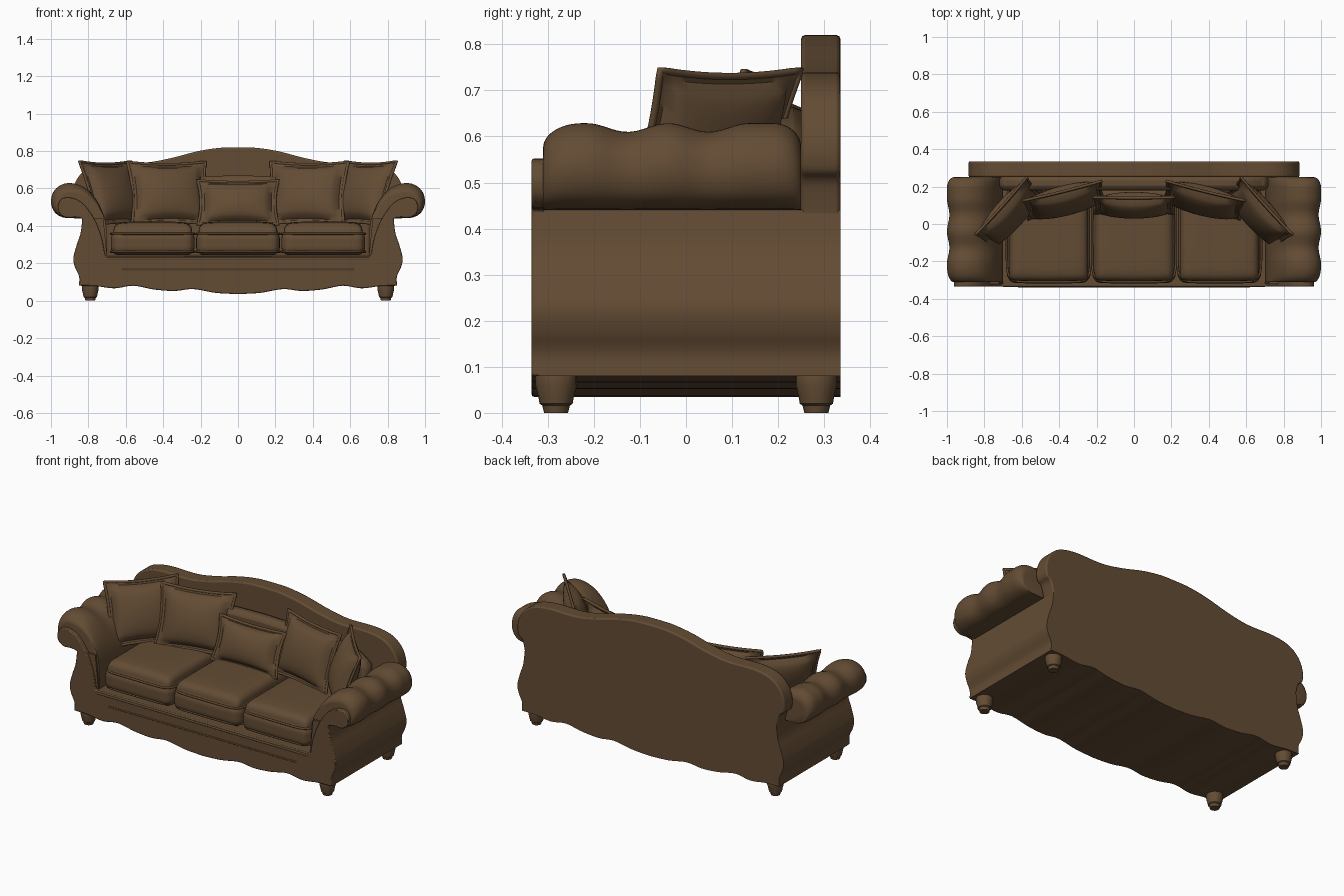
import bpy, bmesh, math
from mathutils import Vector, Matrix

old = bpy.data.objects.get("Cube")
if old:
    bpy.data.objects.remove(old)

COLOUR = (0.125, 0.072, 0.034, 1)
fabric = bpy.data.materials.new("brown upholstery")
fabric.use_nodes = True
fabric.diffuse_color = COLOUR
bsdf = next(n for n in fabric.node_tree.nodes if n.type == 'BSDF_PRINCIPLED')
bsdf.inputs["Base Color"].default_value = COLOUR
bsdf.inputs["Roughness"].default_value = 0.8


def finish(name, bm, angle=35):
    bmesh.ops.recalc_face_normals(bm, faces=bm.faces)
    mesh = bpy.data.meshes.new(name)
    bm.to_mesh(mesh)
    bm.free()
    mesh.materials.append(fabric)
    mesh.shade_smooth()
    mesh.set_sharp_from_angle(angle=math.radians(angle))
    obj = bpy.data.objects.new(name, mesh)
    bpy.context.collection.objects.link(obj)
    return obj


def smooth(points, steps=5):
    """Catmull-Rom curve through the points."""
    p = [Vector(q) for q in points]
    p = [2 * p[0] - p[1]] + p + [2 * p[-1] - p[-2]]
    out = []
    for a, b, c, d in zip(p, p[1:], p[2:], p[3:]):
        for i in range(steps):
            t = i / steps
            out.append(0.5 * (2 * b + (c - a) * t + (2 * a - 5 * b + 4 * c - d) * t * t
                              + (3 * b - a - 3 * c + d) * t ** 3))
    return out + [p[-2]]


def mirrored(half):
    return list(half) + [Vector((-p[0], p[1])) for p in reversed(half) if p[0] > 0.001]


def loft(name, rings, angle=35):
    """Closed rings joined by quads, with flat caps."""
    bm = bmesh.new()
    loops = [[bm.verts.new(p) for p in ring] for ring in rings]
    for a, b in zip(loops, loops[1:]):
        for i in range(len(a)):
            j = (i + 1) % len(a)
            bm.faces.new((a[i], a[j], b[j], b[i]))
    bm.faces.new(loops[0])
    bm.faces.new(loops[-1])
    return finish(name, bm, angle)


def slab(name, outline, y0, y1, bevel=0.0):
    obj = loft(name, [[(p[0], y, p[1]) for p in outline] for y in (y0, y1)])
    if bevel:
        mod = obj.modifiers.new("soft edge", 'BEVEL')
        mod.width, mod.segments = bevel, 2
        mod.limit_method, mod.angle_limit = 'ANGLE', math.radians(50)
    return obj


def piping(name, points, radius, matrix=None, cyclic=True):
    curve = bpy.data.curves.new(name, 'CURVE')
    curve.dimensions = '3D'
    curve.bevel_depth, curve.bevel_resolution = radius, 2
    spline = curve.splines.new('POLY')
    spline.points.add(len(points) - 1)
    for sp, p in zip(spline.points, points):
        sp.co = (*p, 1)
    spline.use_cyclic_u = cyclic
    curve.materials.append(fabric)
    obj = bpy.data.objects.new(name, curve)
    bpy.context.collection.objects.link(obj)
    if matrix:
        obj.matrix_world = matrix


# Shared outlines: scalloped apron, swelling side, rolled arm front
apron = smooth([(0, .035), (.12, .042), (.24, .062), (.34, .052), (.45, .06),
                (.56, .08), (.66, .066), (.76, .078), (.85, .08)])
side = smooth([(.85, .08), (.85, .13), (.872, .18), (.88, .23), (.862, .3),
               (.842, .36), (.832, .44)])
scroll = smooth([(.832, .44), (.87, .446), (.92, .445), (.955, .47), (.962, .51), (.94, .545),
                 (.89, .55), (.83, .52), (.77, .44), (.73, .34), (.71, .24)])
base = apron + side[1:]

# Base and front facing
slab("base", mirrored(base + [Vector(p) for p in ((.72, .44), (.7, .24), (0, .24))]), -.32, .335)
slab("front_panel", mirrored(base + scroll[1:] + [Vector((0, .24))]), -.335, -.305, .005)
piping("front_rail_bead", [(-.62, -.334, .165), (.62, -.334, .165)], .005, cyclic=False)
piping("front_top_bead", [(-.7, -.33, .225), (.7, -.33, .225)], .008, cyclic=False)

# Arched back and its inner padding
crest = smooth([(.832, .43), (.85, .5), (.878, .53), (.882, .59), (.855, .66), (.79, .715),
                (.68, .738), (.5, .738), (.36, .762), (.22, .798), (.1, .817), (0, .82)])
slab("back_rest", mirrored([Vector((0, .2)), Vector((.832, .2))] + crest), .25, .335, .008)
pad = smooth([(.72, .56), (.6, .63), (.4, .66), (.2, .665), (0, .67)])
slab("back_padding", mirrored([Vector((0, .22)), Vector((.72, .22))] + pad), .18, .26, .03)

# Rolled arms with three soft swells
section = smooth([(.7, .24), (.705, .4), (.74, .51), (.8, .59), (.865, .624), (.93, .625),
                  (.982, .59), (1, .53), (.982, .475), (.935, .445), (.87, .44), (.8, .42),
                  (.78, .24)], 4)
Y0, Y1 = -.31, .25
for sign, label in ((1, "left"), (-1, "right")):
    rings = []
    for i in range(57):
        t = i / 56
        y = Y0 + (Y1 - Y0) * (0.5 - 0.5 * math.cos(math.pi * t))
        swell = 1 - .05 * (1 - math.cos(2 * math.pi * (y + .215) / .176))
        if y < -.215 or y > .137:
            swell = 1
        d = min(1, (y - Y0) / .085, (Y1 - y) / .06)
        k = swell * (.72 + .28 * math.sqrt(max(0, 1 - (1 - d) ** 2)))
        ring = []
        for p in section:
            f = k if p.y > .41 else 1
            x = .87 + (p.x - .87) * f if p.x > .87 else p.x
            ring.append((sign * x, y, .44 + (p.y - .44) * f if p.y > .44 else p.y))
        rings.append(ring)
    loft(label + "_arm", rings, 60)

# Turned feet
foot = [(.026, 0), (.03, .016), (.036, .02), (.038, .032), (.045, .06), (.045, .078), (.04, .1)]
for x, sx in ((.79, "left"), (-.79, "right")):
    for y, sy in ((-.282, "front"), (.283, "back")):
        loft(f"{sy}_{sx}_foot",
             [[(x + r * math.cos(a), y + r * math.sin(a), z)
               for a in (math.tau * i / 20 for i in range(20))] for r, z in foot])


def seat_cushion(name, cx):
    """Rounded box with a domed top and two lines of piping."""
    half, rad = Vector((.224, .265, .065)), .045
    cy, cz = -.045, .308
    bm = bmesh.new()
    bmesh.ops.create_cube(bm, size=2)
    bmesh.ops.subdivide_edges(bm, edges=bm.edges[:], cuts=19, use_grid_fill=True)
    for v in bm.verts:
        u, w = v.co.x, v.co.y
        p = Vector(math.sin(c * math.pi / 2) * h for c, h in zip(v.co, half))
        core = Vector(max(-h + rad, min(h - rad, c)) for c, h in zip(p, half))
        out = p - core
        if out.length > 0:
            p = core + out.normalized() * rad
        if v.co.z > 0:
            p.z += .05 * (1 - u ** 4) * (1 - w ** 4) * v.co.z
        p.y -= .008 * (1 - u * u) * (w < 0)
        v.co = p + Vector((cx, cy, cz))
    finish(name, bm, 60)
    for z in (.262, .358):
        loop = []
        for i in range(64):
            a = math.tau * i / 64
            c, s = math.cos(a), math.sin(a)
            loop.append((cx + half.x * math.copysign(abs(c) ** .25, c),
                         cy + half.y * math.copysign(abs(s) ** .25, s), z))
        piping(name + "_piping", loop, .006)


for cx, label in ((-.456, "right"), (0, "middle"), (.456, "left")):
    seat_cushion(label + "_seat_cushion", cx)


def pillow(name, centre, w, h, thick, turn, lean):
    """Plump pillow with pinched corners, thin flange and corded edge."""
    mat = (Matrix.Translation(centre) @ Matrix.Rotation(math.radians(turn), 4, 'Z')
           @ Matrix.Rotation(math.radians(-lean), 4, 'X'))

    def place(u, v, s):
        x = u * w / 2 * (1 - .08 * (1 - v * v))
        z = v * h / 2 * (1 - .08 * (1 - u * u))
        inner = max(0, 1 - (u / .9) ** 2) * max(0, 1 - (v / .9) ** 2)
        return Vector((x, s * (.004 + thick / 2 * inner ** .45), z))

    bm = bmesh.new()
    n = 20
    for s in (-1, 1):
        grid = [[bm.verts.new(place(2 * i / n - 1, 2 * j / n - 1, s)) for j in range(n + 1)]
                for i in range(n + 1)]
        for i in range(n):
            for j in range(n):
                bm.faces.new((grid[i][j], grid[i + 1][j], grid[i + 1][j + 1], grid[i][j + 1]))
    finish(name, bm, 50).matrix_world = mat
    ts = [2 * i / n - 1 for i in range(n)]
    edge = ([(t, -1) for t in ts] + [(1, t) for t in ts]
            + [(-t, 1) for t in ts] + [(-1, -t) for t in ts])
    piping(name + "_cord", [place(u, v, 0) for u, v in edge], .008, mat)


# Scatter pillows, mirrored about the middle one
pillow("middle_pillow", (0, .1, .525), .43, .25, .12, 0, 20)
for s, label in ((1, "left"), (-1, "right")):
    pillow(label + "_inner_pillow", (s * .37, .125, .575), .43, .35, .13, -s * 14, 18)
    pillow(label + "_outer_pillow", (s * .665, .055, .575), .41, .36, .13, -s * 48, 20)
